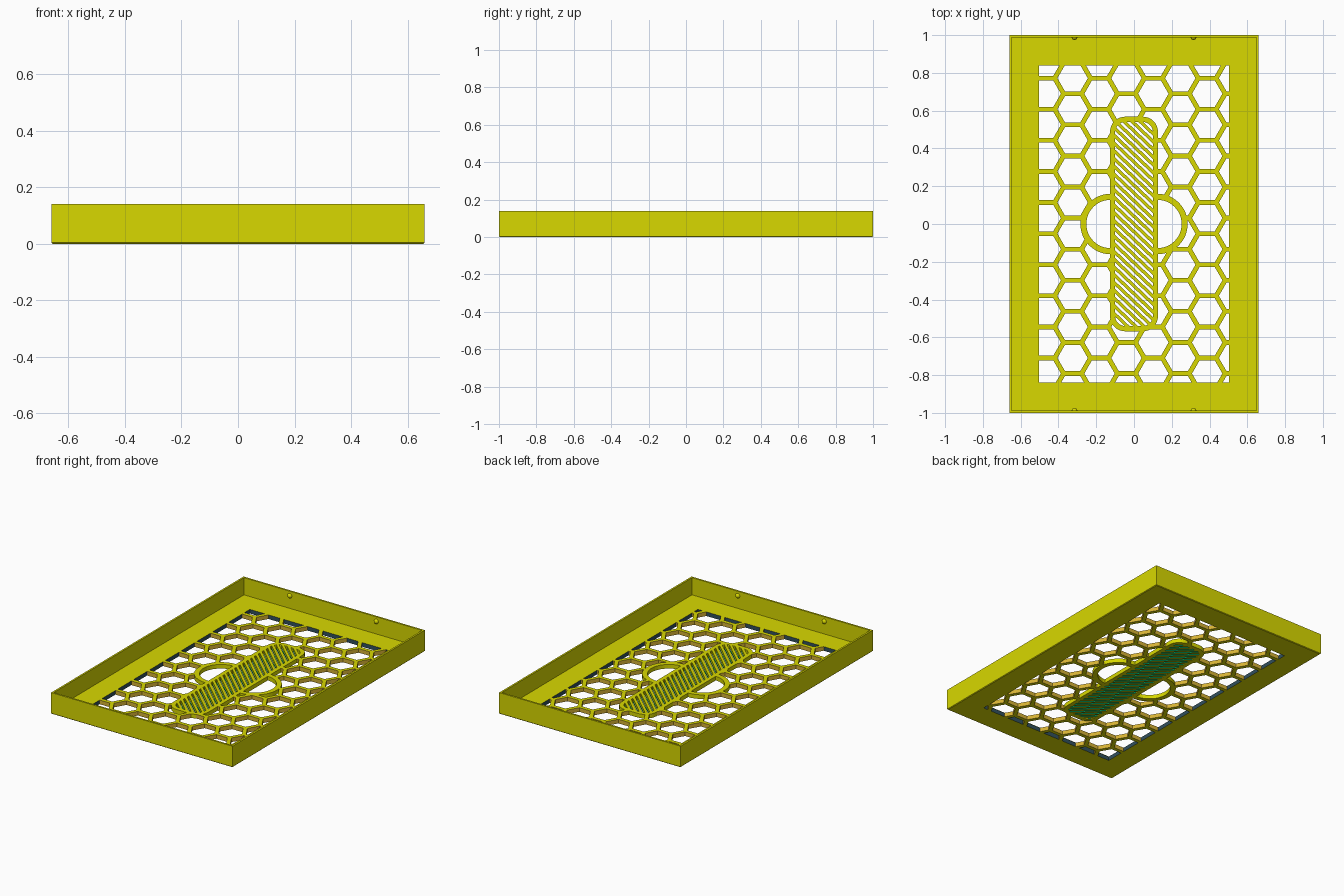
import bpy, bmesh, math
from mathutils import Vector

if "Cube" in bpy.data.objects:
    bpy.data.objects.remove(bpy.data.objects["Cube"])

T = 0.027                 # floor thickness
WX, WY = 0.502, 0.84      # half size of the grille window


def material(name, rgb):
    m = bpy.data.materials.new(name)
    m.diffuse_color = (*rgb, 1)
    m.use_nodes = True
    m.node_tree.nodes["Principled BSDF"].inputs["Base Color"].default_value = m.diffuse_color
    return m


YELLOW = material("olive yellow", (0.69, 0.69, 0.0))
GOLD = material("gold", (0.68, 0.45, 0.035))
SLATE = material("slate blue", (0.03, 0.08, 0.11))
GREEN = material("green", (0.0, 0.33, 0.11))


def finish(name, bm, mats=(YELLOW,), rule=None):
    bmesh.ops.recalc_face_normals(bm, faces=bm.faces)
    me = bpy.data.meshes.new(name)
    for m in mats:
        me.materials.append(m)
    bm.normal_update()
    if rule:
        for f in bm.faces:
            f.material_index = 1 if rule(f) else 0
    bm.to_mesh(me)
    bm.free()
    ob = bpy.data.objects.new(name, me)
    bpy.context.collection.objects.link(ob)
    return ob


def side(f):
    return abs(f.normal.z) < 0.5


def add_prism(bm, pts, z0, z1):
    lo = [bm.verts.new((x, y, z0)) for x, y in pts]
    hi = [bm.verts.new((x, y, z1)) for x, y in pts]
    bm.faces.new(lo[::-1])
    bm.faces.new(hi)
    n = len(pts)
    for i in range(n):
        j = (i + 1) % n
        bm.faces.new((lo[i], lo[j], hi[j], hi[i]))


def loft(loops, closed=True):
    """Closed section made of loops; each loop runs around the part."""
    bm = bmesh.new()
    rows = [[bm.verts.new(p) for p in loop] for loop in loops]
    n = len(rows[0])
    for a, b in zip(rows, rows[1:] + rows[:1]):
        for i in range(n if closed else n - 1):
            j = (i + 1) % n
            bm.faces.new((a[i], a[j], b[j], b[i]))
    if not closed:
        bm.faces.new([r[0] for r in rows])
        bm.faces.new([r[-1] for r in rows])
    return bm


def rect(hx, hy):
    return [(-hx, -hy), (hx, -hy), (hx, hy), (-hx, hy)]


def rounded(hx, hy, r, n=8):
    pts = []
    for k, (sx, sy) in enumerate([(1, 1), (-1, 1), (-1, -1), (1, -1)]):
        for i in range(n + 1):
            a = math.pi / 2 * (k + i / n)
            pts.append((sx * (hx - r) + r * math.cos(a), sy * (hy - r) + r * math.sin(a)))
    return pts


def arc(cx, r, s, n=24):
    return [(s * (cx + r * math.cos(a)), r * math.sin(a))
            for a in (math.pi * (i / n - 0.5) for i in range(n + 1))]


def at(pts, z):
    return [Vector((x, y, z)) for x, y in pts]


def boolean(ob, cutter, op):
    mod = ob.modifiers.new("cut", 'BOOLEAN')
    mod.operation, mod.solver, mod.object = op, 'EXACT', cutter
    bpy.context.view_layer.update()
    dg = bpy.context.evaluated_depsgraph_get()
    me = bpy.data.meshes.new_from_object(ob.evaluated_get(dg))
    ob.modifiers.clear()
    ob.data = me
    bpy.data.objects.remove(cutter)


def recolour(ob, mats, top=1.0):
    """Second colour on upright faces below the height top."""
    me = ob.data
    bm = bmesh.new()
    bm.from_mesh(me)
    bmesh.ops.bisect_plane(bm, geom=bm.verts[:] + bm.edges[:] + bm.faces[:],
                           plane_co=(0, 0, top), plane_no=(0, 0, 1))
    bm.normal_update()
    for f in bm.faces:
        f.material_index = 1 if side(f) and f.calc_center_median().z < top else 0
    me.materials.clear()
    for m in mats:
        me.materials.append(m)
    bm.to_mesh(me)
    bm.free()


# Tray: floor border and thin walls as one swept section, slate window edge
section = [(WX, WY, 0), (0.656, 0.996, 0), (0.66, 1, 0.004), (0.66, 1, 0.14),
           (0.648, 0.988, 0.14), (0.648, 0.988, T), (WX, WY, T)]
finish("tray", loft([at(rect(x, y), z) for x, y, z in section]), (YELLOW, SLATE),
       lambda f: side(f) and abs(f.calc_center_median().x) < WX + 0.01
       and abs(f.calc_center_median().y) < WY + 0.01)

# Honeycomb grille: plate with hexagonal holes
bm = bmesh.new()
add_prism(bm, rect(WX, WY), 0, T)
grille = finish("honeycomb_grille", bm)
bm = bmesh.new()
DX, DY, R = 0.1425, 0.1646, 0.0697 / math.cos(math.pi / 6)
for c in range(-4, 5):
    cx = -0.04 + c * DX
    for k in range(-1, 12):
        cy = 0.772 - k * DY - (c % 2) * DY / 2
        add_prism(bm, [(cx + R * math.cos(i * math.pi / 3), cy + R * math.sin(i * math.pi / 3))
                       for i in range(6)], -0.05, 0.1)
boolean(grille, finish("hex_cutter", bm), 'DIFFERENCE')

# Clear the grille under the centre badge and its two side rings
for pts in (rounded(0.126, 0.567, 0.08), arc(0.124, 0.158, 1), arc(0.124, 0.158, -1)):
    bm = bmesh.new()
    add_prism(bm, pts, -0.05, 0.1)
    boolean(grille, finish("clear_cutter", bm), 'DIFFERENCE')
recolour(grille, (YELLOW, GOLD))

# Half rings on both sides of the badge
for s, name in ((1, "right_half_ring"), (-1, "left_half_ring")):
    outer, inner = arc(0.124, 0.16, s), arc(0.124, 0.128, s)
    finish(name, loft([at(inner, 0), at(outer, 0), at(outer, T), at(inner, T)], False))

# Badge rim
outer, inner = rounded(0.127, 0.568, 0.08), rounded(0.1, 0.54, 0.053)
finish("badge_rim", loft([at(inner, 0), at(outer, 0), at(outer, T), at(inner, T)]))

# Diagonal bars filling the badge, green on the lower part of their sides
bm = bmesh.new()
d = Vector((1, -0.95)).normalized()
n = Vector((-d.y, d.x))
for i in range(-18, 19):
    m = Vector((0, i * 0.041))
    add_prism(bm, [tuple(m + d * u + n * v) for u, v in rect(0.25, 0.0085)], 0, T)
hatch = finish("diagonal_bars", bm)
bm = bmesh.new()
add_prism(bm, rounded(0.1005, 0.5405, 0.053), -0.05, 0.1)
boolean(hatch, finish("hatch_cutter", bm), 'INTERSECT')
recolour(hatch, (YELLOW, GREEN), 0.012)

# Small snap bumps inside the end walls
for sx in (-1, 1):
    for sy in (-1, 1):
        bm = bmesh.new()
        bmesh.ops.create_uvsphere(bm, u_segments=16, v_segments=10, radius=0.016)
        bmesh.ops.translate(bm, verts=bm.verts, vec=(sx * 0.315, sy * 0.99, 0.11))
        bmesh.ops.bisect_plane(bm, geom=bm.verts[:] + bm.edges[:] + bm.faces[:],
                               plane_co=(0, sy * 0.99, 0), plane_no=(0, sy, 0), clear_outer=True)
        for f in bm.faces:
            f.smooth = True
        finish("snap_bump", bm)
